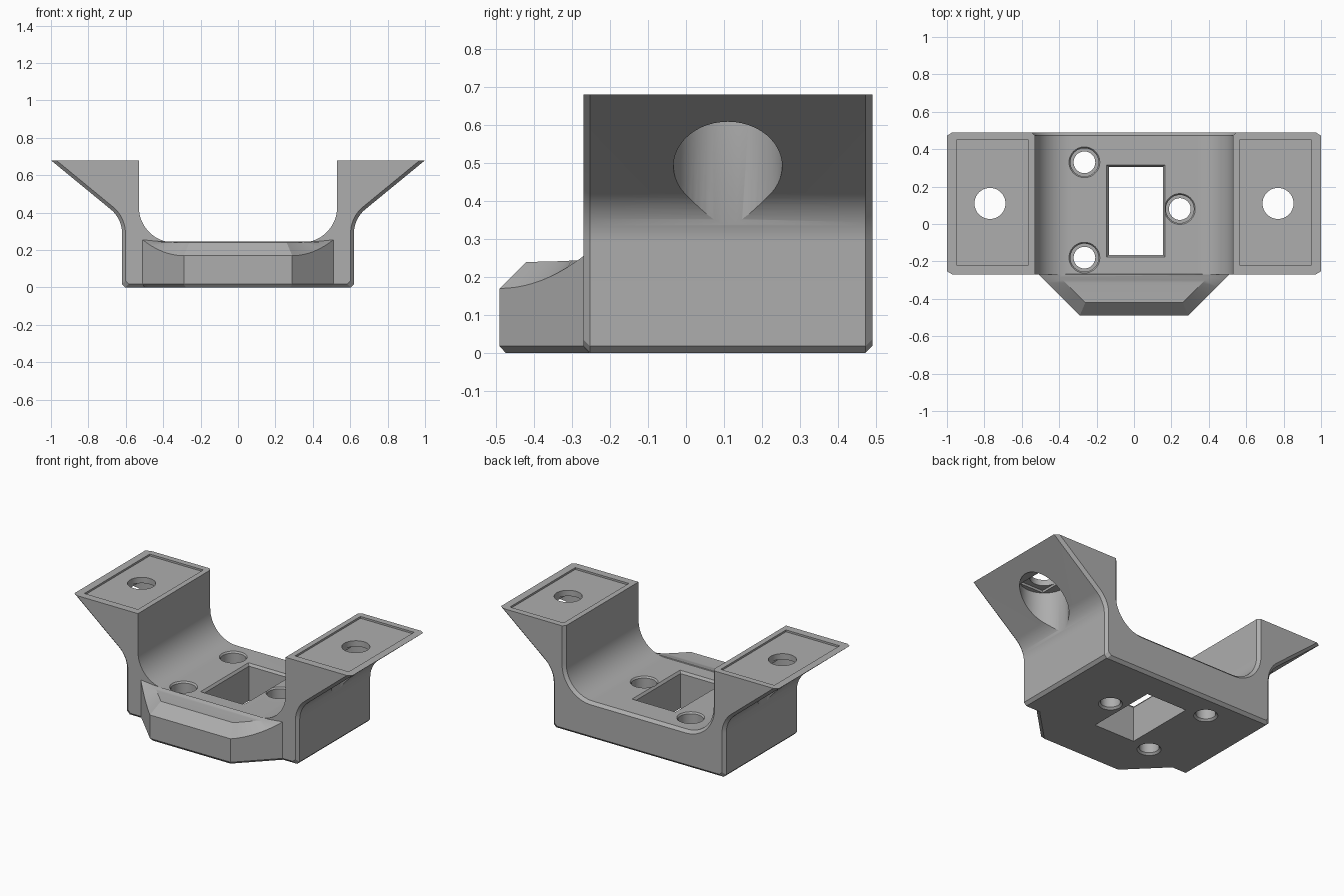
import bpy, bmesh, math

if "Cube" in bpy.data.objects:
    bpy.data.objects.remove(bpy.data.objects["Cube"])

GREY = (0.42, 0.42, 0.42, 1)
grey = bpy.data.materials.new("plain grey")
grey.use_nodes = True
grey.diffuse_color = GREY
grey.node_tree.nodes["Principled BSDF"].inputs["Base Color"].default_value = GREY

C = 0.018            # small edge chamfer
FRONT, BACK = -0.27, 0.49


def finish(name, bm):
    bmesh.ops.recalc_face_normals(bm, faces=bm.faces)
    mesh = bpy.data.meshes.new(name)
    bm.to_mesh(mesh)
    bm.free()
    mesh.materials.append(grey)
    obj = bpy.data.objects.new(name, mesh)
    bpy.context.collection.objects.link(obj)
    return obj


def loft(name, rings):
    """Closed rings of equal length, skinned in order and capped."""
    bm = bmesh.new()
    rows = [[bm.verts.new(p) for p in ring] for ring in rings]
    n = len(rows[0])
    for a, b in zip(rows, rows[1:]):
        for i in range(n):
            j = (i + 1) % n
            bm.faces.new((a[i], a[j], b[j], b[i]))
    bm.faces.new(rows[0])
    bm.faces.new(rows[-1])
    return finish(name, bm)


def arc(cx, cz, r, a0, a1, n=16):
    angles = [math.radians(a0 + (a1 - a0) * i / n) for i in range(n + 1)]
    return [(cx + r * math.cos(a), cz + r * math.sin(a)) for a in angles]


def profile(y, outer, inner):
    """Cradle section, with its outer and inner outlines shrunk for chamfers."""
    half = [(0.62 - C - outer, outer), (0.62 - outer, C + outer)]
    half += arc(0.785, 0.29, 0.165 + outer, 180, 129)
    half += [(1 - 1.575 * outer, 0.68), (0.53 + inner, 0.68)]
    half += arc(0.34, 0.43, 0.19 + inner, 0, -90)
    return [(x, y, z) for x, z in half] + [(-x, y, z) for x, z in reversed(half)]


def turned(name, x, y, steps, sides=48):
    """Round solid from (z, radius) steps."""
    rings = []
    for z, r in steps:
        rings.append([(x + r * math.cos(math.tau * i / sides),
                       y + r * math.sin(math.tau * i / sides), z) for i in range(sides)])
    return loft(name, rings)


def block(name, x0, x1, y0, y1, steps):
    """Rectangular solid from (z, outward margin) steps."""
    return loft(name, [[(x0 - m, y0 - m, z), (x1 + m, y0 - m, z),
                        (x1 + m, y1 + m, z), (x0 - m, y1 + m, z)] for z, m in steps])


def combine(target, tool, operation):
    mod = target.modifiers.new(operation, "BOOLEAN")
    mod.operation = operation
    mod.solver = "EXACT"
    mod.object = tool
    bpy.context.view_layer.objects.active = target
    bpy.ops.object.modifier_apply(modifier=mod.name)
    bpy.data.objects.remove(tool)


# Cradle body with raised, flared arms
body = loft("bracket_body", [profile(FRONT, C, 0), profile(FRONT + C, 0, 0),
                             profile(BACK - C, 0, 0), profile(BACK, C, C)])

# Front nose: angled sides with a chamfer that sweeps up toward the arms
columns = []
for i in range(11):
    t = i / 10
    x, y = 0.29 + 0.22 * t, -0.49 + 0.22 * t
    columns.append([(x - 0.011, y + 0.016, 0), (x, y, C),
                    (x, y, 0.17 + 0.085 * t * t),
                    (0.26 + 0.15 * t, -0.42 + 0.15 * t, 0.24 + 0.005 * t * t)])
columns.append([(0.5, -0.25, 0), (0.51, -0.25, C), (0.51, -0.25, 0.2), (0.41, -0.25, 0.2)])
mirrored = [[(-x, y, z) for x, y, z in col] for col in reversed(columns)]
bm = bmesh.new()
cols = [[bm.verts.new(p) for p in col] for col in mirrored + columns]
for a, b in zip(cols, cols[1:]):
    for k in range(3):
        bm.faces.new((a[k], b[k], b[k + 1], a[k + 1]))
half = len(columns)
for k in (0, 3):                       # underside and top, in strips across
    for i in range(half - 1):
        bm.faces.new((cols[i][k], cols[i + 1][k], cols[-2 - i][k], cols[-1 - i][k]))
bm.faces.new(cols[0] + cols[-1][::-1])
combine(body, finish("front_nose", bm), "UNION")

# Cable window through the floor
combine(body, block("window_cutter", -0.135, 0.155, -0.165, 0.305,
                    [(-0.1, 0), (0.225, 0), (0.245, 0.015), (0.3, 0.015)]), "DIFFERENCE")

# Three stepped screw holes in the floor
for x, y in ((-0.265, 0.33), (-0.265, -0.18), (0.245, 0.08)):
    combine(body, turned("screw_cutter", x, y,
                         [(-0.05, 0.07), (0, 0.07), (0.012, 0.058), (0.1, 0.058),
                          (0.1001, 0.075), (0.23, 0.075), (0.245, 0.086), (0.4, 0.086)]),
            "DIFFERENCE")

# Arm pads: shallow recess, through hole and wide bore from below
for side in (-1, 1):
    x = side * 0.77
    mid = side * 0.7575
    combine(body, block("pad_cutter", mid - 0.1925, mid + 0.1925, -0.22, 0.45,
                        [(0.668, 0), (0.75, 0)]), "DIFFERENCE")
    combine(body, turned("pad_bore_cutter", x, 0.11, [(0.2, 0.143), (0.615, 0.143)]),
            "DIFFERENCE")
    combine(body, block("bore_step_cutter", x - 0.083, x + 0.083, -0.004, 0.224,
                        [(0.6, 0), (0.63, 0)]), "DIFFERENCE")
    combine(body, turned("pad_hole_cutter", x, 0.11, [(0.5, 0.083), (0.8, 0.083)]),
            "DIFFERENCE")

# Smooth curved surfaces, keep crisp edges
bpy.ops.object.select_all(action="DESELECT")
body.select_set(True)
bpy.context.view_layer.objects.active = body
bpy.ops.object.shade_smooth_by_angle(angle=math.radians(25))
